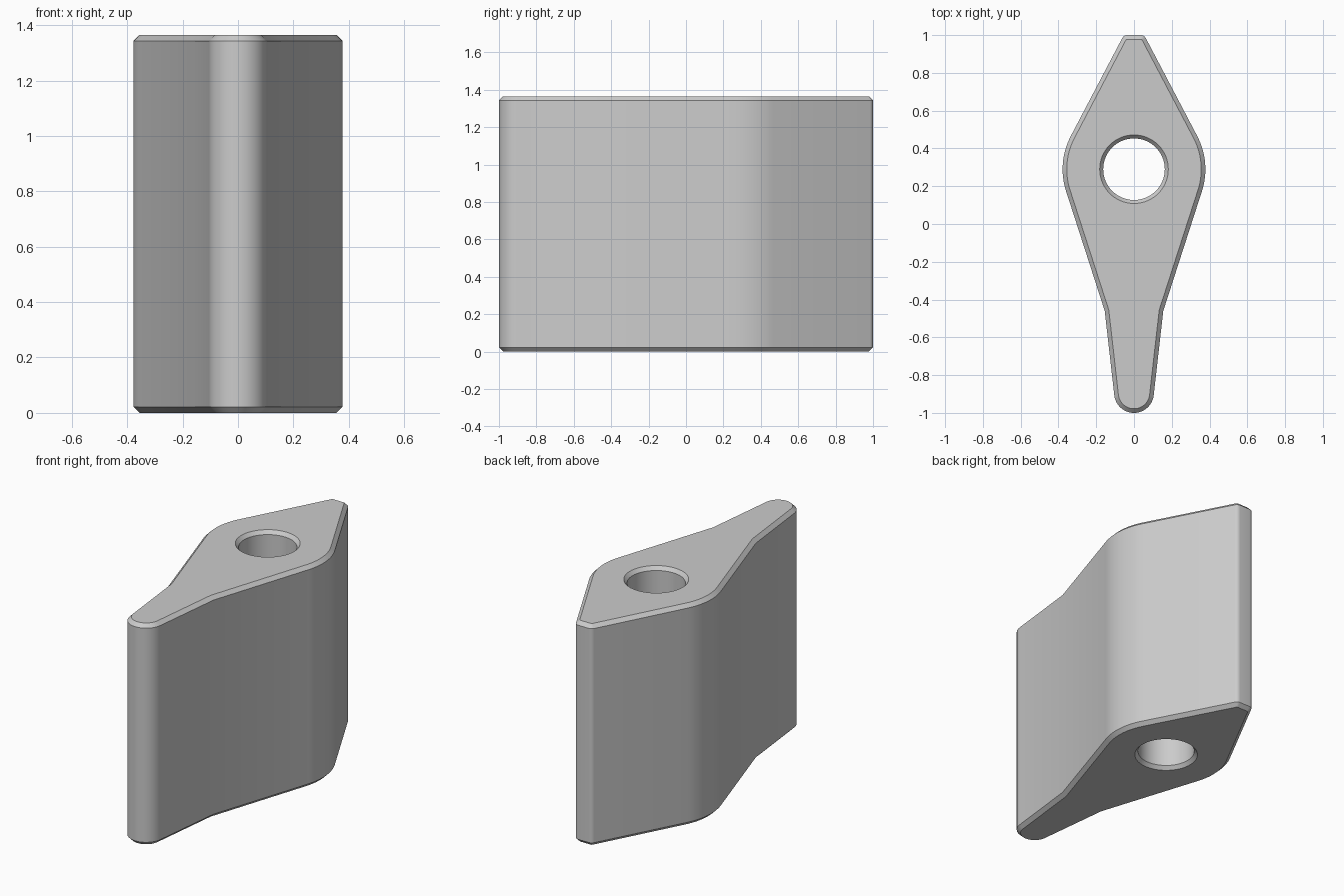
import bpy
import bmesh
from math import sin, cos, radians
from mathutils import Vector

HEIGHT, BEVEL = 1.365, 0.022
HUB = Vector((0, 0.29))
HOLE_RADIUS = 0.163

cube = bpy.data.objects.get("Cube")
if cube:
    bpy.data.objects.remove(cube, do_unlink=True)


def arc(centre, radius, start, end, steps):
    angles = [radians(start + (end - start) * i / steps) for i in range(steps + 1)]
    return [Vector((centre[0] + radius * cos(a), centre[1] + radius * sin(a))) for a in angles]


def inset(points, distance):
    """Move a counter-clockwise outline inward with mitred corners."""
    result = []
    for i, p in enumerate(points):
        before = (p - points[i - 1]).normalized()
        after = (points[(i + 1) % len(points)] - p).normalized()
        n1, n2 = Vector((-before.y, before.x)), Vector((-after.y, after.x))
        result.append(p + (n1 + n2) * distance / (1 + n1.dot(n2)))
    return result


# Half outline: round nose, waist, hub curve, blunt tip; then mirrored
half = arc((0, -0.895), 0.105, -90, -6.5, 12)
half.append(Vector((0.155, -0.46)))
half += arc(HUB, 0.378, -17.7, 27.8, 16)
half += arc((0.036, 0.97), 0.03, 27.8, 90, 6)
outline = half + [Vector((-p.x, p.y)) for p in reversed(half[1:])]
small_outline = inset(outline, BEVEL)

# Bore circles, the wider one at the chamfered mouths
bore = arc(HUB, HOLE_RADIUS, 0, 360, 64)[:-1]
mouth = arc(HUB, HOLE_RADIUS + BEVEL * 0.85, 0, 360, 64)[:-1]

bm = bmesh.new()


def wall(inner, outer):
    """Stack four rings into a wall with chamfered ends; return the end rings."""
    levels = [(outer, 0), (inner, BEVEL), (inner, HEIGHT - BEVEL), (outer, HEIGHT)]
    rings = [[bm.verts.new((p.x, p.y, z)) for p in pts] for pts, z in levels]
    for low, high in zip(rings, rings[1:]):
        for i in range(len(low)):
            bm.faces.new((low[i - 1], low[i], high[i], high[i - 1]))
    return rings[0], rings[-1]


outer_ends = wall(outline, small_outline)
bore_ends = wall(bore, mouth)

# Flat end caps with the bore left open
for outer_ring, bore_ring in zip(outer_ends, bore_ends):
    edges = [bm.edges.get((ring[i - 1], ring[i]))
             for ring in (outer_ring, bore_ring) for i in range(len(ring))]
    bmesh.ops.triangle_fill(bm, edges=edges, use_beauty=True, use_dissolve=False)

bmesh.ops.recalc_face_normals(bm, faces=bm.faces[:])
mesh = bpy.data.meshes.new("pointer_body")
bm.to_mesh(mesh)
bm.free()
body = bpy.data.objects.new("pointer_body", mesh)
bpy.context.collection.objects.link(body)

# Plain grey finish
grey = bpy.data.materials.new("light_grey")
grey.use_nodes = True
colour = (0.6, 0.6, 0.6, 1)
grey.diffuse_color = colour
grey.node_tree.nodes["Principled BSDF"].inputs["Base Color"].default_value = colour
mesh.materials.append(grey)

# Smooth walls, crisp chamfers
bpy.ops.object.select_all(action='DESELECT')
body.select_set(True)
bpy.context.view_layer.objects.active = body
bpy.ops.object.shade_smooth_by_angle(angle=radians(30))
